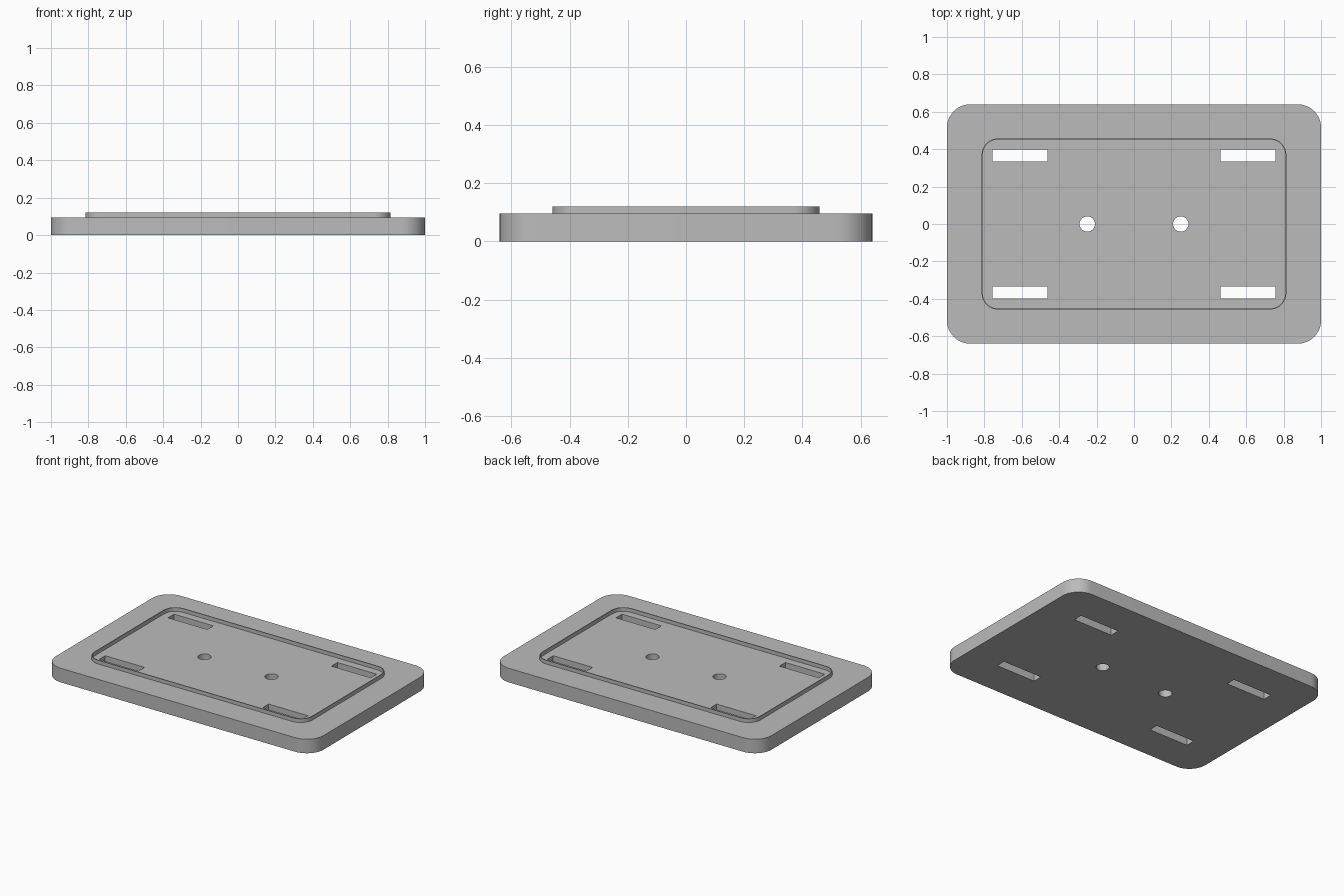
import bpy
import bmesh
from math import pi, cos, sin

if "Cube" in bpy.data.objects:
    bpy.data.objects.remove(bpy.data.objects["Cube"], do_unlink=True)

grey = bpy.data.materials.new("plain grey")
grey.use_nodes = True
colour = (0.5, 0.5, 0.5, 1)
grey.diffuse_color = colour
grey.node_tree.nodes["Principled BSDF"].inputs["Base Color"].default_value = colour


def rounded_outline(half_x, half_y, radius, steps=12):
    """Anticlockwise outline of a rectangle with round corners."""
    points = []
    for i, (sx, sy) in enumerate([(1, 1), (-1, 1), (-1, -1), (1, -1)]):
        for k in range(steps + 1):
            a = (i + k / steps) * pi / 2
            points.append((sx * (half_x - radius) + radius * cos(a),
                           sy * (half_y - radius) + radius * sin(a)))
    return points


def rectangle(x, y, half_x, half_y):
    return [(x + sx * half_x, y + sy * half_y)
            for sx, sy in [(1, 1), (-1, 1), (-1, -1), (1, -1)]]


def circle(x, y, radius, steps=32):
    return [(x + radius * cos(2 * pi * k / steps), y + radius * sin(2 * pi * k / steps))
            for k in range(steps)]


def sheet(name, outline, holes, z0, z1):
    """Extrude an outline with through holes from z0 to z1."""
    bm = bmesh.new()
    edges = []
    for loop in [outline] + holes:
        verts = [bm.verts.new((x, y, z0)) for x, y in loop]
        edges += [bm.edges.new((v, verts[i - 1])) for i, v in enumerate(verts)]
    bmesh.ops.triangle_fill(bm, edges=edges, use_beauty=True, normal=(0, 0, 1))
    base = bm.faces[:]
    new = bmesh.ops.extrude_face_region(bm, geom=base, use_keep_orig=True)["geom"]
    bmesh.ops.translate(bm, vec=(0, 0, z1 - z0),
                        verts=[g for g in new if isinstance(g, bmesh.types.BMVert)])
    bmesh.ops.recalc_face_normals(bm, faces=bm.faces[:])
    bmesh.ops.dissolve_limit(bm, angle_limit=0.001, verts=[], edges=bm.edges[:])
    mesh = bpy.data.meshes.new(name)
    bm.to_mesh(mesh)
    bm.free()
    mesh.materials.append(grey)
    obj = bpy.data.objects.new(name, mesh)
    bpy.context.collection.objects.link(obj)
    bpy.ops.object.select_all(action="DESELECT")
    obj.select_set(True)
    bpy.context.view_layer.objects.active = obj
    bpy.ops.object.shade_smooth_by_angle(angle=pi / 6)
    return obj


# Base plate with four strap slots and two screw holes
plate_top = 0.095
slots = [rectangle(sx * 0.61, sy * 0.367, 0.147, 0.032) for sx in (-1, 1) for sy in (-1, 1)]
screw_holes = [circle(sx * 0.25, 0, 0.041) for sx in (-1, 1)]
sheet("base_plate", rounded_outline(1, 0.64, 0.125), slots + screw_holes, 0, plate_top)

# Thin raised lip around the middle
wall = 0.006
sheet("raised_lip", rounded_outline(0.815, 0.458, 0.09),
      [rounded_outline(0.815 - wall, 0.458 - wall, 0.09 - wall)], plate_top, 0.12)
